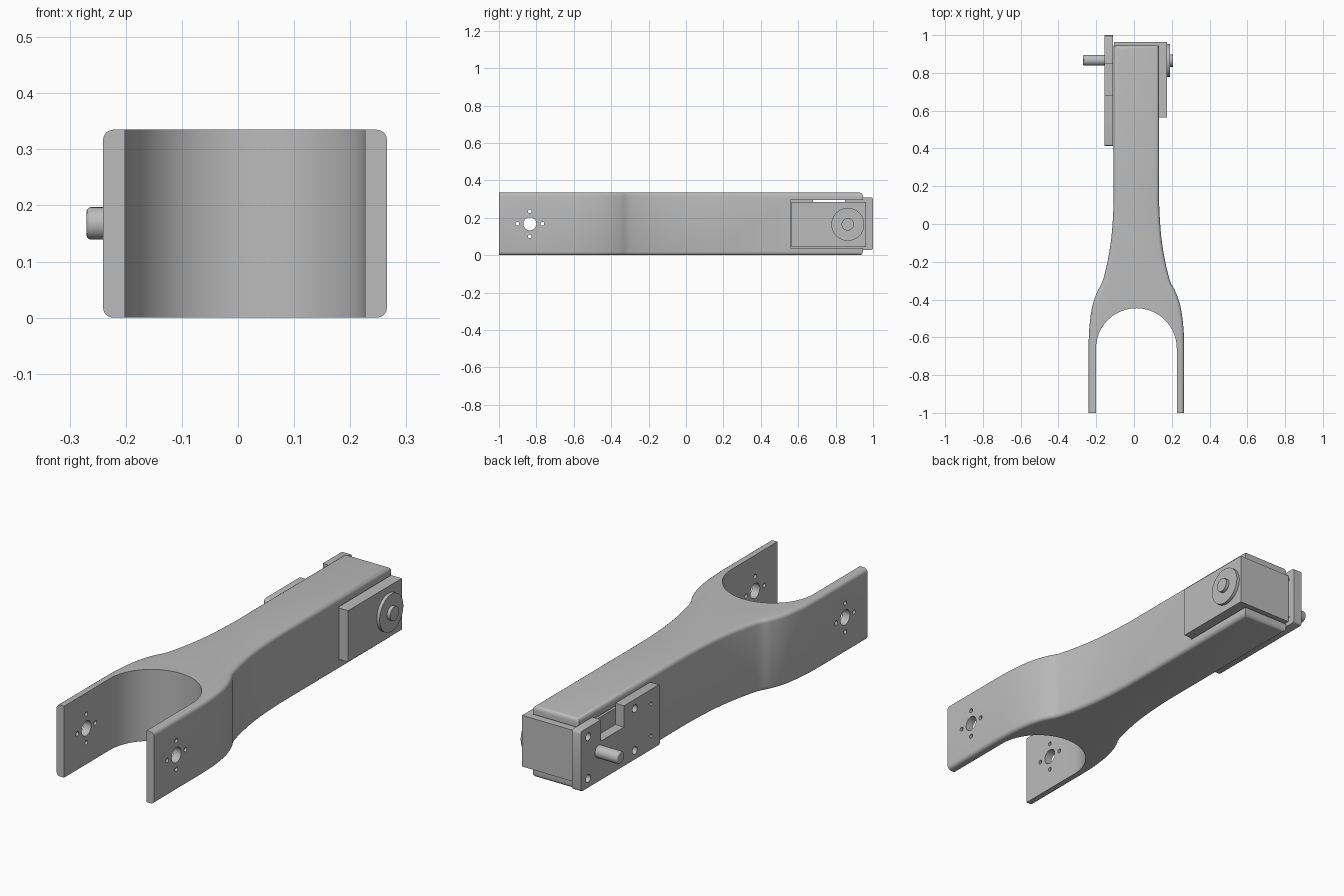
import bpy, bmesh, math
from mathutils import Vector, Matrix

if "Cube" in bpy.data.objects:
    bpy.data.objects.remove(bpy.data.objects["Cube"], do_unlink=True)

grey = bpy.data.materials.new("plain grey")
grey.use_nodes = True
colour = (0.5, 0.5, 0.5, 1)
grey.diffuse_color = colour
grey.node_tree.nodes["Principled BSDF"].inputs["Base Color"].default_value = colour

CX, MID, TOP = 0.0125, 0.168, 0.335


def finish(name, bm):
    bmesh.ops.recalc_face_normals(bm, faces=bm.faces)
    mesh = bpy.data.meshes.new(name)
    bm.to_mesh(mesh)
    bm.free()
    mesh.materials.append(grey)
    ob = bpy.data.objects.new(name, mesh)
    bpy.context.collection.objects.link(ob)
    return ob


def add_box(bm, lo, hi):
    lo, hi = Vector(lo), Vector(hi)
    m = Matrix.Translation((lo + hi) / 2) @ Matrix.Diagonal((*(hi - lo), 1))
    return bmesh.ops.create_cube(bm, size=1, matrix=m)["verts"]


def add_rod(bm, x0, x1, y, z, r, sides=32):
    m = Matrix.Translation(((x0 + x1) / 2, y, z)) @ Matrix.Rotation(math.pi / 2, 4, 'Y')
    bmesh.ops.create_cone(bm, cap_ends=True, segments=sides, radius1=r, radius2=r,
                          depth=x1 - x0, matrix=m)


def rod(name, x0, x1, y, z, r, bevel=0):
    bm = bmesh.new()
    add_rod(bm, x0, x1, y, z, r)
    if bevel:
        rim = [e for e in bm.edges if all(v.co.x < x0 + 1e-4 for v in e.verts)]
        bmesh.ops.bevel(bm, geom=rim, offset=bevel, segments=3, profile=0.5, affect='EDGES')
    return finish(name, bm)


def cut(ob, cutter_bm):
    cutter = finish("cutter", cutter_bm)
    cutter.hide_render = True
    mod = ob.modifiers.new("cut", 'BOOLEAN')
    mod.operation, mod.solver, mod.object = 'DIFFERENCE', 'EXACT', cutter
    bpy.context.view_layer.objects.active = ob
    bpy.ops.object.modifier_apply(modifier=mod.name)
    bpy.data.objects.remove(cutter, do_unlink=True)


def spline(pts, steps=5):
    out = []
    for i in range(len(pts) - 1):
        a, b, c, d = (Vector(pts[min(max(k, 0), len(pts) - 1)]) for k in range(i - 1, i + 3))
        for s in range(steps):
            t = s / steps
            out.append(0.5 * (2 * b + (c - a) * t + (2 * a - 5 * b + 4 * c - d) * t * t
                              + (3 * b - a - 3 * c + d) * t ** 3))
    return out + [Vector(pts[-1])]


# Forked arm: flared outer profile with a round-bottomed mouth
flare = spline([(0.253, -0.66), (0.25, -0.56), (0.238, -0.46), (0.223, -0.4), (0.203, -0.35),
                (0.178, -0.3), (0.153, -0.2), (0.136, -0.1), (0.126, 0), (0.12, 0.12)])
side = [Vector((0.253, -1))] + flare + [Vector((0.12, 0.945))]
outer = [(CX + p.x, p.y) for p in side] + [(CX - p.x, p.y) for p in reversed(side)]
R = 0.214
mouth = [(CX - R, -1)]
mouth += [(CX - R * math.cos(math.pi * i / 40), -0.66 + R * math.sin(math.pi * i / 40))
          for i in range(41)]
mouth += [(CX + R, -1)]
bm = bmesh.new()
loops = [[bm.verts.new((x, y, z)) for x, y in outer + mouth] for z in (0, TOP)]
n = len(loops[0])
for loop in loops:
    bm.faces.new(loop)
for i in range(n):
    j = (i + 1) % n
    bm.faces.new((loops[0][i], loops[0][j], loops[1][j], loops[1][i]))
rim = [bm.edges.get((loop[i], loop[i + 1])) for loop in loops for i in range(len(outer) - 1)]
bmesh.ops.recalc_face_normals(bm, faces=bm.faces)
bmesh.ops.bevel(bm, geom=rim, offset=0.018, segments=4, profile=0.5, affect='EDGES')
arm = finish("forked_arm", bm)

# Motor slot and fork screw holes
bm = bmesh.new()
add_box(bm, (-0.3, 0.56, 0.04), (0.3, 1.1, 0.295))
for dy, dz, r in ((0, 0, 0.035), (0.067, 0, 0.01), (-0.067, 0, 0.01),
                  (0, 0.067, 0.01), (0, -0.067, 0.01)):
    add_rod(bm, -0.4, 0.4, -0.835 + dy, MID + dz, r)
cut(arm, bm)

# Motor housing with its output disc and hub
bm = bmesh.new()
add_box(bm, (-0.107, 0.565, 0.045), (0.175, 0.963, 0.285))
housing = finish("motor_housing", bm)
disc = rod("output_disc", 0.174, 0.19, 0.865, 0.165, 0.088)
hub = rod("disc_hub", 0.188, 0.206, 0.865, 0.165, 0.033)

# Bracket plate with rounded corners, notch and screw holes
bm = bmesh.new()
add_box(bm, (-0.155, 0.413, 0.028), (-0.11, 1, 0.31))
corners = [e for e in bm.edges if abs(e.verts[0].co.x - e.verts[1].co.x) > 0.01]
bmesh.ops.bevel(bm, geom=corners, offset=0.012, segments=3, profile=0.5, affect='EDGES')
plate = finish("bracket_plate", bm)
bm = bmesh.new()
add_box(bm, (-0.3, 0.68, 0.21), (0, 0.85, 0.4))
for y, dz, r in ((0.945, 0.098, 0.018), (0.6, 0.098, 0.018), (0.48, 0.075, 0.007)):
    for s in (-1, 1):
        add_rod(bm, -0.2, -0.09, y, MID + s * dz, r, 20)
cut(plate, bm)

# Pivot pin
pin = rod("pivot_pin", -0.27, -0.15, 0.867, MID, 0.029, 0.008)

for ob in (arm, housing, disc, hub, plate, pin):
    bpy.ops.object.select_all(action='DESELECT')
    ob.select_set(True)
    bpy.context.view_layer.objects.active = ob
    bpy.ops.object.shade_smooth_by_angle(angle=math.radians(30))
